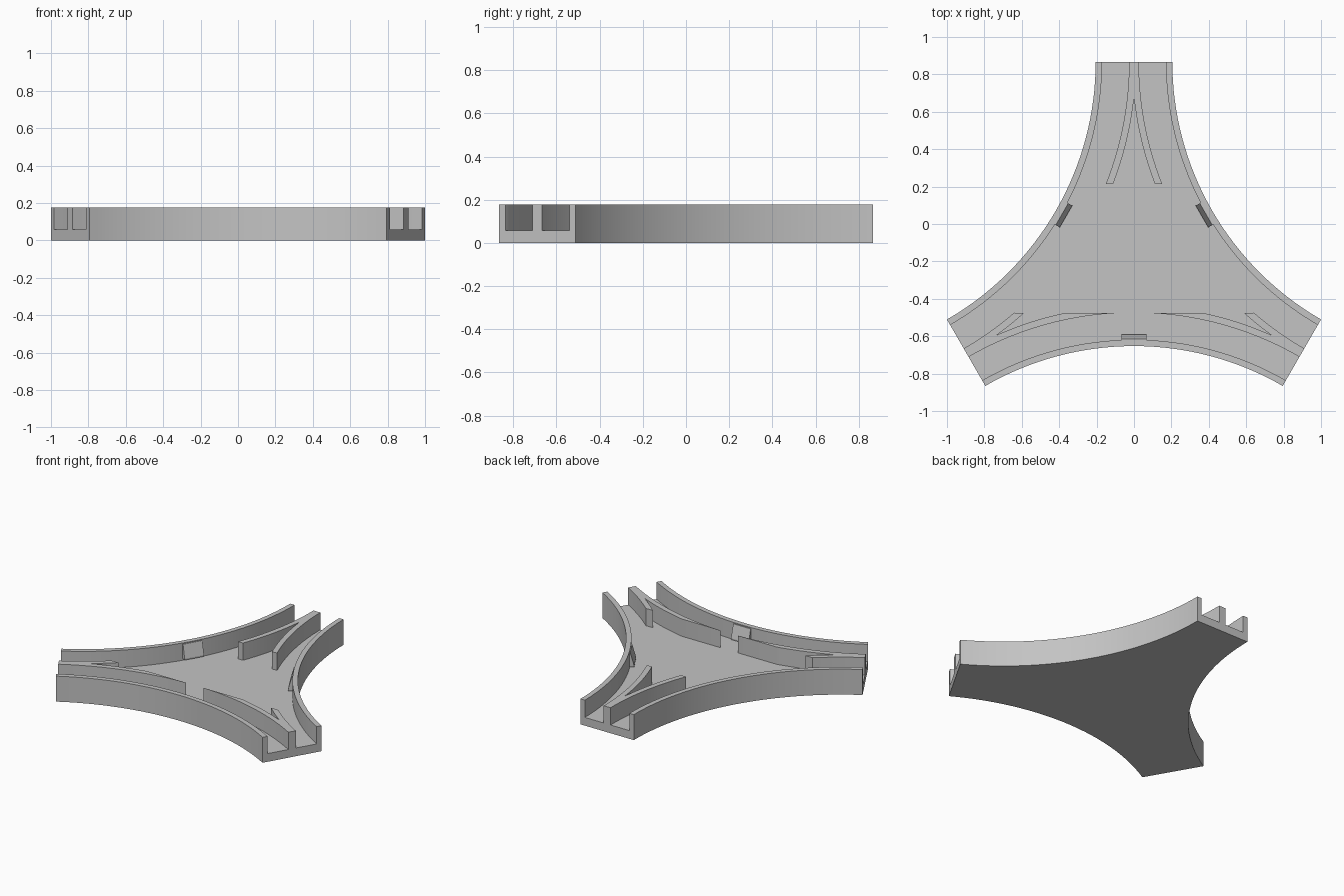
import bpy, bmesh, math
from mathutils import Vector

if "Cube" in bpy.data.objects:
    bpy.data.objects.remove(bpy.data.objects["Cube"])

R = 1.0363                      # hub to arm end
H = R * math.tan(math.pi / 3)   # centreline bend radius
HUB = Vector((0, -0.170))
HALF = 0.205                    # half width of an arm
WALL, FLOOR, TOP = 0.034, 0.057, 0.177
R1, R2 = H - 0.026, H + 0.010   # divider rail radii
ARMS = (90, 210, 330)
SEG = 32

grey = bpy.data.materials.new("grey plastic")
grey.diffuse_color = (0.55, 0.55, 0.55, 1)
grey.use_nodes = True
grey.node_tree.nodes["Principled BSDF"].inputs["Base Color"].default_value = grey.diffuse_color


def in_arm(arm, along, side):
    a = math.radians(arm)
    u = Vector((math.cos(a), math.sin(a)))
    return HUB + u * along + Vector((-u.y, u.x)) * side


def on_bend(arm, sign, r, t):
    """Point on the bend that leaves an arm end towards one side."""
    return in_arm(arm, R - r * math.sin(t), sign * (H - r * math.cos(t)))


def prism(name, pts, z0, z1):
    bm = bmesh.new()
    face = bm.faces.new([bm.verts.new((p.x, p.y, z0)) for p in pts])
    res = bmesh.ops.extrude_face_region(bm, geom=[face])
    top = [v for v in res["geom"] if isinstance(v, bmesh.types.BMVert)]
    bmesh.ops.translate(bm, verts=top, vec=(0, 0, z1 - z0))
    bmesh.ops.recalc_face_normals(bm, faces=bm.faces)
    me = bpy.data.meshes.new(name)
    bm.to_mesh(me)
    bm.free()
    ob = bpy.data.objects.new(name, me)
    bpy.context.collection.objects.link(ob)
    me.materials.append(grey)
    return ob


def smooth(ob):
    bpy.ops.object.select_all(action='DESELECT')
    ob.select_set(True)
    bpy.context.view_layer.objects.active = ob
    bpy.ops.object.shade_smooth_by_angle(angle=math.radians(20))


def outline(r, overrun=0.0):
    """Three-armed outline made of three concave bends."""
    pts = []
    for arm in ARMS:
        if overrun:
            pts += [in_arm(arm, R + overrun, s * (H - r)) for s in (-1, 1)]
        pts += [on_bend(arm, 1, r, math.pi / 3 * i / SEG) for i in range(SEG + 1)]
    return pts


# tray: solid plate with the running floor cut out, leaving the side walls
tray = prism("track_tray", outline(H - HALF), 0, TOP)
cutter = prism("floor_cutter", outline(H - HALF + WALL, 0.1), FLOOR, TOP + 0.1)
cutter.hide_render = True
cutter.hide_set(True)
mod = tray.modifiers.new("floor", 'BOOLEAN')
mod.operation = 'DIFFERENCE'
mod.solver = 'EXACT'
mod.object = cutter
bpy.context.view_layer.objects.active = tray
bpy.ops.object.modifier_apply(modifier="floor")
bpy.data.objects.remove(cutter)
smooth(tray)


def cut_angle(arm, sign, r):
    """Angle along a bend where the divider rail is trimmed off."""
    t = 0.0
    while t < math.pi / 6:
        y = on_bend(arm, sign, r, t).y
        if (arm == 90 and y < 0.215) or (arm != 90 and y > -0.475):
            break
        t += 0.0005
    return t


def rail_edge(arm, sign, r, t0, t1, n=14):
    return [on_bend(arm, sign, r, t0 + (t1 - t0) * i / n) for i in range(n + 1)]


# forked centre dividers, one per arm
tip = math.acos(H / R2)
for arm in ARMS:
    pts = rail_edge(arm, 1, R1, 0, cut_angle(arm, 1, R1))
    pts += rail_edge(arm, 1, R2, cut_angle(arm, 1, R2), tip)
    pts += rail_edge(arm, -1, R2, tip, cut_angle(arm, -1, R2))[1:]
    pts += rail_edge(arm, -1, R1, cut_angle(arm, -1, R1), 0)
    smooth(prism("centre_divider", pts, FLOOR, TOP))

# sloped bumps at the middle of each side wall
wall_d = 2 * R - (H - HALF + WALL) + 0.004
for ang in (30, 150, 270):
    prof = [(wall_d, 0.17), (wall_d - 0.008, 0.17), (wall_d - 0.033, 0.08),
            (wall_d - 0.033, 0.07), (wall_d, 0.07)]
    bm = bmesh.new()
    ends = []
    for s in (-0.067, 0.067):
        ring = []
        for d, z in prof:
            p = in_arm(ang, d, s)
            ring.append(bm.verts.new((p.x, p.y, z)))
        ends.append(ring)
        bm.faces.new(ring)
    for i in range(5):
        j = (i + 1) % 5
        bm.faces.new((ends[0][i], ends[0][j], ends[1][j], ends[1][i]))
    bmesh.ops.recalc_face_normals(bm, faces=bm.faces)
    me = bpy.data.meshes.new("wall_bump")
    bm.to_mesh(me)
    bm.free()
    me.materials.append(grey)
    bpy.context.collection.objects.link(bpy.data.objects.new("wall_bump", me))
